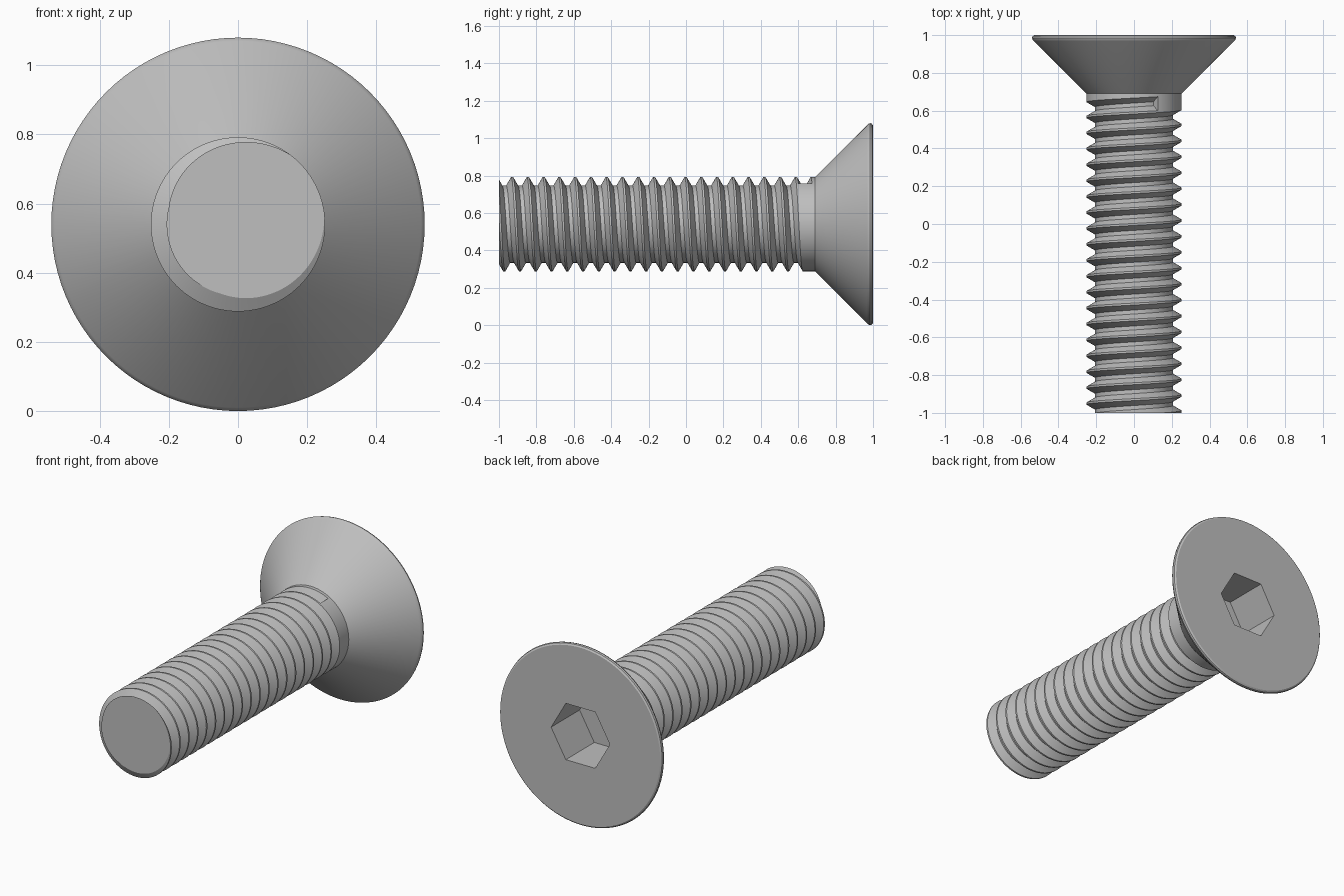
import bpy, bmesh, math

if "Cube" in bpy.data.objects:
    bpy.data.objects.remove(bpy.data.objects["Cube"])

SEG = 96                 # segments around the axis
AXIS_Z = 0.54            # height of the screw axis
MAJOR = 0.252            # thread crest radius
PITCH = 0.0843
MINOR = MAJOR - PITCH * 0.541
NECK_Y = 0.69            # where the shank meets the head
TIP_Y = -1.0

steel = bpy.data.materials.new("grey_steel")
steel.use_nodes = True
steel.diffuse_color = (0.52, 0.52, 0.52, 1)
steel.node_tree.nodes["Principled BSDF"].inputs["Base Color"].default_value = (0.52, 0.52, 0.52, 1)


def polar(bm, radius, angle, y):
    return bm.verts.new((radius * math.cos(angle), y, AXIS_Z + radius * math.sin(angle)))


def ring(bm, radius, y, count=SEG):
    return [polar(bm, radius, math.tau * i / count, y) for i in range(count)]


def bridge(bm, a, b):
    for i in range(len(a)):
        j = (i + 1) % len(a)
        bm.faces.new((a[i], a[j], b[j], b[i]))


def finish(bm, name):
    bmesh.ops.recalc_face_normals(bm, faces=bm.faces)
    mesh = bpy.data.meshes.new(name)
    bm.to_mesh(mesh)
    bm.free()
    mesh.materials.append(steel)
    obj = bpy.data.objects.new(name, mesh)
    bpy.context.collection.objects.link(obj)
    bpy.ops.object.select_all(action="DESELECT")
    obj.select_set(True)
    bpy.context.view_layer.objects.active = obj
    bpy.ops.object.shade_smooth_by_angle(angle=math.radians(30))


def build_head():
    bm = bmesh.new()
    # Countersunk cone with a small rounded rim
    profile = [(MAJOR, NECK_Y), (0.53, 0.968), (0.537, 0.976), (0.54, 0.985),
               (0.537, 0.994), (0.528, 1.0)]
    rings = [ring(bm, r, y) for r, y in profile]
    for a, b in zip(rings, rings[1:]):
        bridge(bm, a, b)
    # Flat face around the hexagonal socket
    mouth = ring(bm, 0.195, 1.0, 6)
    floor = ring(bm, 0.195, 0.73, 6)
    span = SEG // 6
    for k in range(6):
        arc = [rings[-1][(k * span + i) % SEG] for i in range(span + 1)]
        bm.faces.new(arc + [mouth[(k + 1) % 6], mouth[k]])
    bridge(bm, mouth, floor)
    bm.faces.new(floor)
    finish(bm, "countersunk_head")


def build_shank():
    bm = bmesh.new()
    steps = 22 * SEG
    end_angle, end_y = math.radians(60), 0.637
    # Groove section: outer lip, two root corners, outer lip
    groove = [(MAJOR, -7 / 16), (MINOR, -1 / 8), (MINOR, 1 / 8), (MAJOR, 7 / 16)]
    rows = []
    for i in range(steps + 1):
        back = (steps - i) / SEG
        rows.append([polar(bm, r, end_angle + math.tau * back, end_y + PITCH * (off - back))
                     for r, off in groove])
    # Groove floor and flanks
    for a, b in zip(rows, rows[1:]):
        for k in range(3):
            bm.faces.new((a[k], b[k], b[k + 1], a[k + 1]))
    # Crest land between neighbouring turns
    last = steps - SEG
    for i in range(last):
        bm.faces.new((rows[i][3], rows[i + 1][3], rows[i + 1 + SEG][0], rows[i + SEG][0]))
    # Plain neck above the last turn, and the wall where the groove stops
    neck = [polar(bm, MAJOR, end_angle - math.tau * i / SEG, NECK_Y) for i in range(SEG)]
    for i in range(SEG):
        a, b = rows[last + i][3], rows[last + i + 1][3]
        side = [rows[steps][0], rows[steps][3]] if i == 0 else []
        bm.faces.new([b, a] + side + [neck[i], neck[(i + 1) % SEG]])
    bm.faces.new(rows[steps])
    # Square-cut tip
    cut = bmesh.ops.bisect_plane(bm, geom=bm.verts[:] + bm.edges[:] + bm.faces[:],
                                 plane_co=(0, TIP_Y, 0), plane_no=(0, -1, 0), clear_outer=True)
    rim = [e for e in cut["geom_cut"] if isinstance(e, bmesh.types.BMEdge)]
    bmesh.ops.holes_fill(bm, edges=rim, sides=0)
    finish(bm, "threaded_shank")


build_head()
build_shank()
